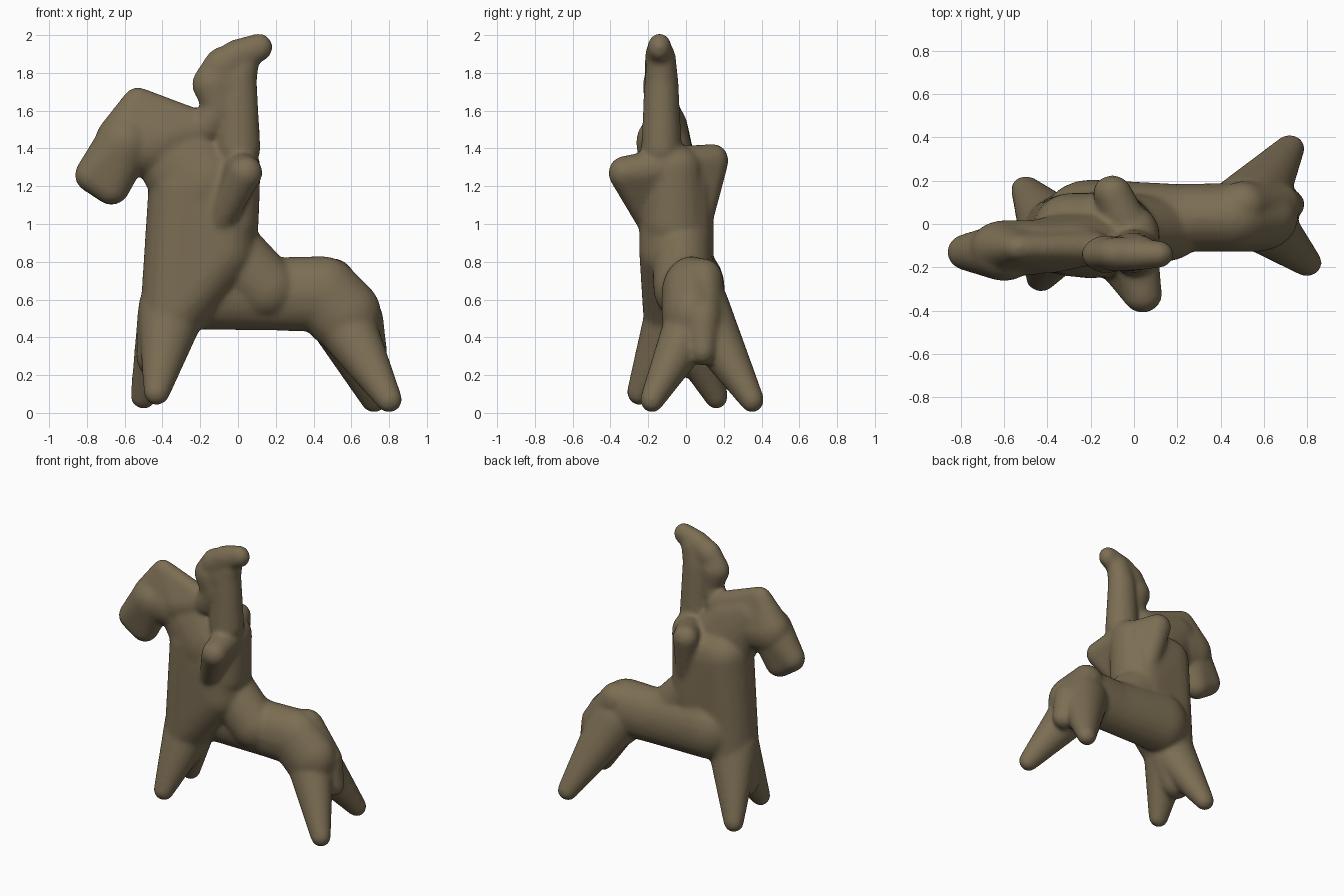
import bpy
import bmesh
from mathutils import Vector

cube = bpy.data.objects.get("Cube")
if cube:
    bpy.data.objects.remove(cube, do_unlink=True)

clay = bpy.data.materials.new("brown clay")
clay.use_nodes = True
clay.diffuse_color = (0.2, 0.155, 0.088, 1)
shader = clay.node_tree.nodes["Principled BSDF"]
shader.inputs["Base Color"].default_value = clay.diffuse_color
shader.inputs["Roughness"].default_value = 0.9

# Unit sphere directions shared by every clay lump
ball = bmesh.new()
bmesh.ops.create_icosphere(ball, subdivisions=3, radius=1)
directions = [vert.co.copy() for vert in ball.verts]
ball.free()

figure = bmesh.new()


def wrap(balls, width):
    """Add the convex hull of some balls; width scales them sideways."""
    bm = bmesh.new()
    for centre, radius in balls:
        size = Vector((radius, radius * width, radius))
        for direction in directions:
            bm.verts.new(Vector(centre) + direction * size)
    bmesh.ops.convex_hull(bm, input=bm.verts[:])
    loose = [vert for vert in bm.verts if not vert.link_faces]
    bmesh.ops.delete(bm, geom=loose, context="VERTS")
    bmesh.ops.recalc_face_normals(bm, faces=bm.faces[:])
    piece = bpy.data.meshes.new("piece")
    bm.to_mesh(piece)
    bm.free()
    figure.from_mesh(piece)
    bpy.data.meshes.remove(piece)


def slab(side, width, *profile):
    """Solid mass around upright profile points given as x, z, radius."""
    wrap([((x, side, z), radius) for x, z, radius in profile], width)


def chain(side, width, *profile):
    """Bending mass that follows the profile points one after another."""
    for pair in zip(profile, profile[1:]):
        slab(side, width, *pair)


def limb(thick, thin, *joints):
    """Webbed limb around its joints, tapering evenly from thick to thin."""
    step = (thin - thick) / (len(joints) - 1)
    wrap([(joint, thick + step * i) for i, joint in enumerate(joints)], width=0.9)


# Horse chest, with the web between the front legs
slab(-0.05, 1.1, (-0.36, 0.5, 0.16), (-0.3, 1.2, 0.175), (-0.08, 1.2, 0.175),
     (-0.08, 0.85, 0.18))
slab(-0.05, 1, (-0.36, 0.5, 0.17), (-0.42, 0.3, 0.12))
# Neck and mane
slab(-0.09, 0.65, (-0.2, 1.2, 0.25), (-0.3, 1.4, 0.18), (-0.46, 1.48, 0.16))
slab(-0.11, 0.8, (-0.53, 1.64, 0.085), (-0.2, 1.5, 0.1), (-0.4, 1.45, 0.15))
# Head and muzzle
slab(-0.11, 0.8, (-0.53, 1.64, 0.085), (-0.48, 1.42, 0.16), (-0.6, 1.43, 0.16))
slab(-0.13, 0.9, (-0.6, 1.43, 0.15), (-0.77, 1.26, 0.095), (-0.67, 1.2, 0.1))
# Barrel, rump and tail
chain(0.03, 0.8, (-0.2, 0.66, 0.22), (0.2, 0.63, 0.195), (0.45, 0.63, 0.2),
      (0.56, 0.52, 0.2))
chain(0.09, 0.9, (0.5, 0.7, 0.12), (0.66, 0.5, 0.11), (0.71, 0.33, 0.08))
# Saddle hollow behind the rider
slab(-0.02, 0.9, (-0.06, 0.87, 0.18), (0.15, 0.66, 0.17))
# Splayed legs
front_hip = (-0.35, -0.05, 0.55)
hind_hip = (0.52, 0.07, 0.55)
for hip, foot in (
    (front_hip, (-0.43, -0.25, 0.11)),
    (front_hip, (-0.5, 0.16, 0.09)),
    (hind_hip, (0.8, -0.18, 0.07)),
    (hind_hip, (0.72, 0.35, 0.07)),
):
    limb(0.18, 0.07, hip, foot)

# Rider waist and upper body
slab(-0.06, 1.2, (-0.03, 1, 0.14), (0, 1.3, 0.12))
chain(-0.13, 0.9, (0, 1.4, 0.12), (0, 1.76, 0.1), (0.03, 1.88, 0.085))
# Headdress, face and beard
chain(-0.14, 0.85, (-0.09, 1.83, 0.095), (0, 1.89, 0.09), (0.11, 1.935, 0.075))
slab(-0.14, 0.75, (0, 1.74, 0.1), (-0.14, 1.74, 0.105), (-0.08, 1.84, 0.1))
chain(-0.14, 0.8, (-0.13, 1.74, 0.11), (-0.09, 1.62, 0.1), (-0.16, 1.52, 0.085))
# Stubby arms reaching forward to the neck
shoulder = (0, -0.08, 1.3)
limb(0.11, 0.07, shoulder, (0.04, -0.33, 1.27), (-0.1, -0.19, 1))
limb(0.11, 0.07, shoulder, (-0.1, 0.145, 1.335), (-0.06, 0.08, 1.02))

# Fuse the overlapping lumps into one softly smoothed figure
mesh = bpy.data.meshes.new("rider_on_horse")
figure.to_mesh(mesh)
figure.free()
mesh.materials.append(clay)
statue = bpy.data.objects.new("rider_on_horse", mesh)
bpy.context.collection.objects.link(statue)
fuse = statue.modifiers.new("fuse", "REMESH")
fuse.mode = "VOXEL"
fuse.voxel_size = 0.014
fuse.use_smooth_shade = True
soften = statue.modifiers.new("soften", "SMOOTH")
soften.factor = 0.5
soften.iterations = 12
